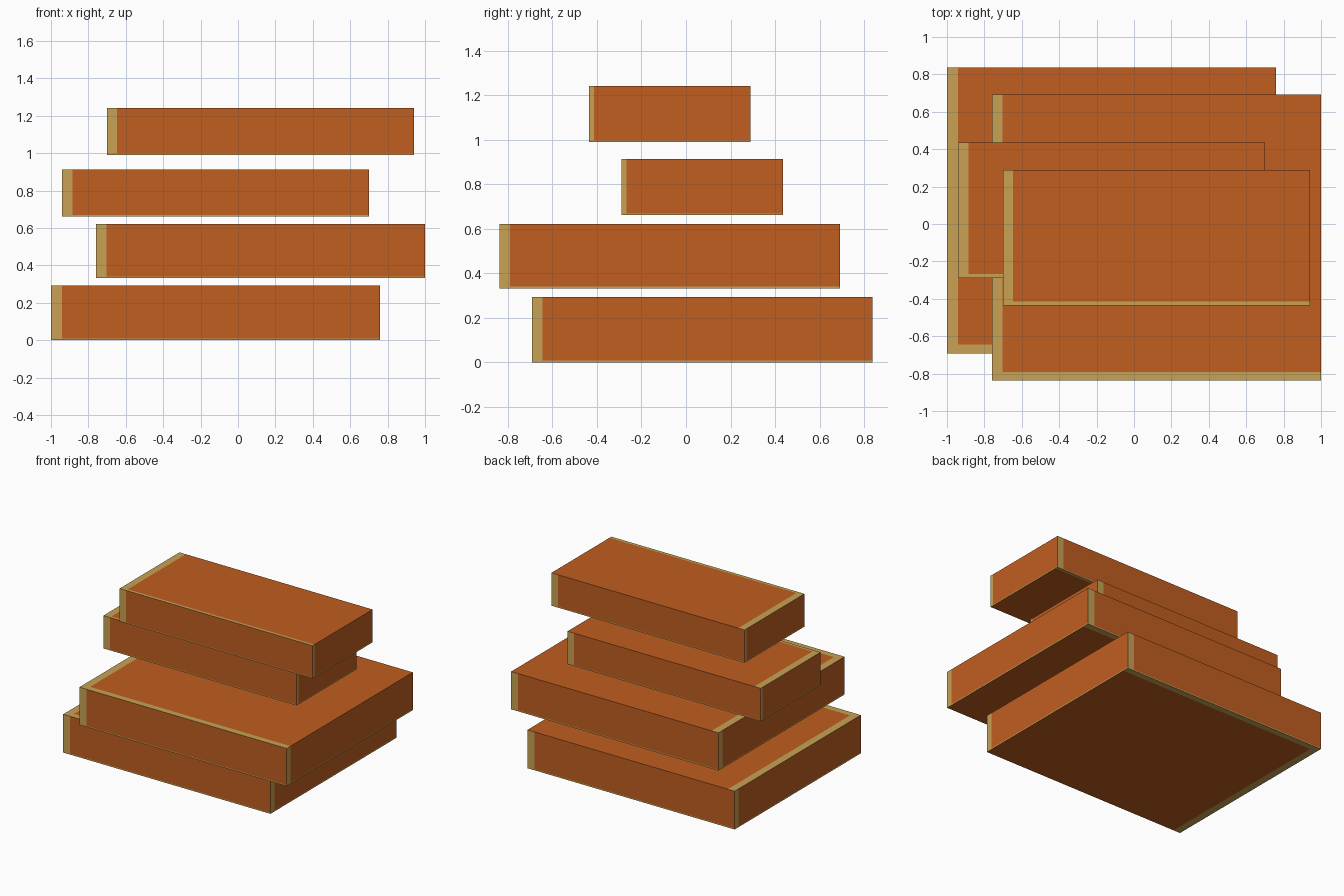
import bpy
import bmesh
from mathutils import Vector

if "Cube" in bpy.data.objects:
    bpy.data.objects.remove(bpy.data.objects["Cube"])


def material(name, rgb):
    m = bpy.data.materials.new(name)
    m.diffuse_color = (*rgb, 1.0)
    m.use_nodes = True
    m.node_tree.nodes["Principled BSDF"].inputs["Base Color"].default_value = m.diffuse_color
    return m


ORANGE = material("burnt_orange", (0.527, 0.112, 0.0144))
TAN = material("tan_edge", (0.578, 0.361, 0.091))

# Border width as a share of the slab size on each axis
BORDER = (0.033, 0.031, 0.03)

# Which edges of each face carry a border: face (axis, side) -> edges (axis, side)
BORDER_EDGES = {
    (0, 1): [(1, -1), (2, -1)],    # right
    (0, -1): [(1, 1), (2, -1)],    # left
    (1, -1): [(0, -1), (2, -1)],   # front
    (1, 1): [(0, 1), (2, -1)],     # back
    (2, 1): [(0, -1), (1, -1)],    # top
    (2, -1): [(0, -1), (1, 1)],    # underside
}


def slab(name, lo, hi):
    lo, hi = Vector(lo), Vector(hi)
    size, mid = hi - lo, (lo + hi) / 2
    bm = bmesh.new()
    bmesh.ops.create_cube(bm, size=1)
    for v in bm.verts:
        v.co = Vector(a * b for a, b in zip(v.co, size))

    # Cut the border lines around the box
    for axis, side in ((0, -1), (0, 1), (1, -1), (1, 1), (2, -1)):
        co, no = Vector(), Vector()
        no[axis] = 1
        co[axis] = side * size[axis] * (0.5 - BORDER[axis])
        bmesh.ops.bisect_plane(bm, geom=bm.verts[:] + bm.edges[:] + bm.faces[:],
                               plane_co=co, plane_no=no)

    # Colour the border strips by face direction and position
    bm.normal_update()
    for f in bm.faces:
        axis = max(range(3), key=lambda i: abs(f.normal[i]))
        side = 1 if f.normal[axis] > 0 else -1
        c = f.calc_center_median()
        edge = any(c[a] * s > size[a] * (0.5 - BORDER[a])
                   for a, s in BORDER_EDGES[(axis, side)])
        f.material_index = 1 if edge else 0

    me = bpy.data.meshes.new(name)
    bm.to_mesh(me)
    bm.free()
    me.materials.append(ORANGE)
    me.materials.append(TAN)
    ob = bpy.data.objects.new(name, me)
    ob.location = mid
    bpy.context.collection.objects.link(ob)


# Four floating slabs, from the bottom up
slab("bottom_slab", (-1.0, -0.692, 0.0), (0.76, 0.838, 0.294))
slab("lower_middle_slab", (-0.76, -0.838, 0.332), (1.0, 0.692, 0.622))
slab("upper_middle_slab", (-0.94, -0.29, 0.662), (0.70, 0.437, 0.914))
slab("top_slab", (-0.70, -0.437, 0.99), (0.94, 0.29, 1.242))
